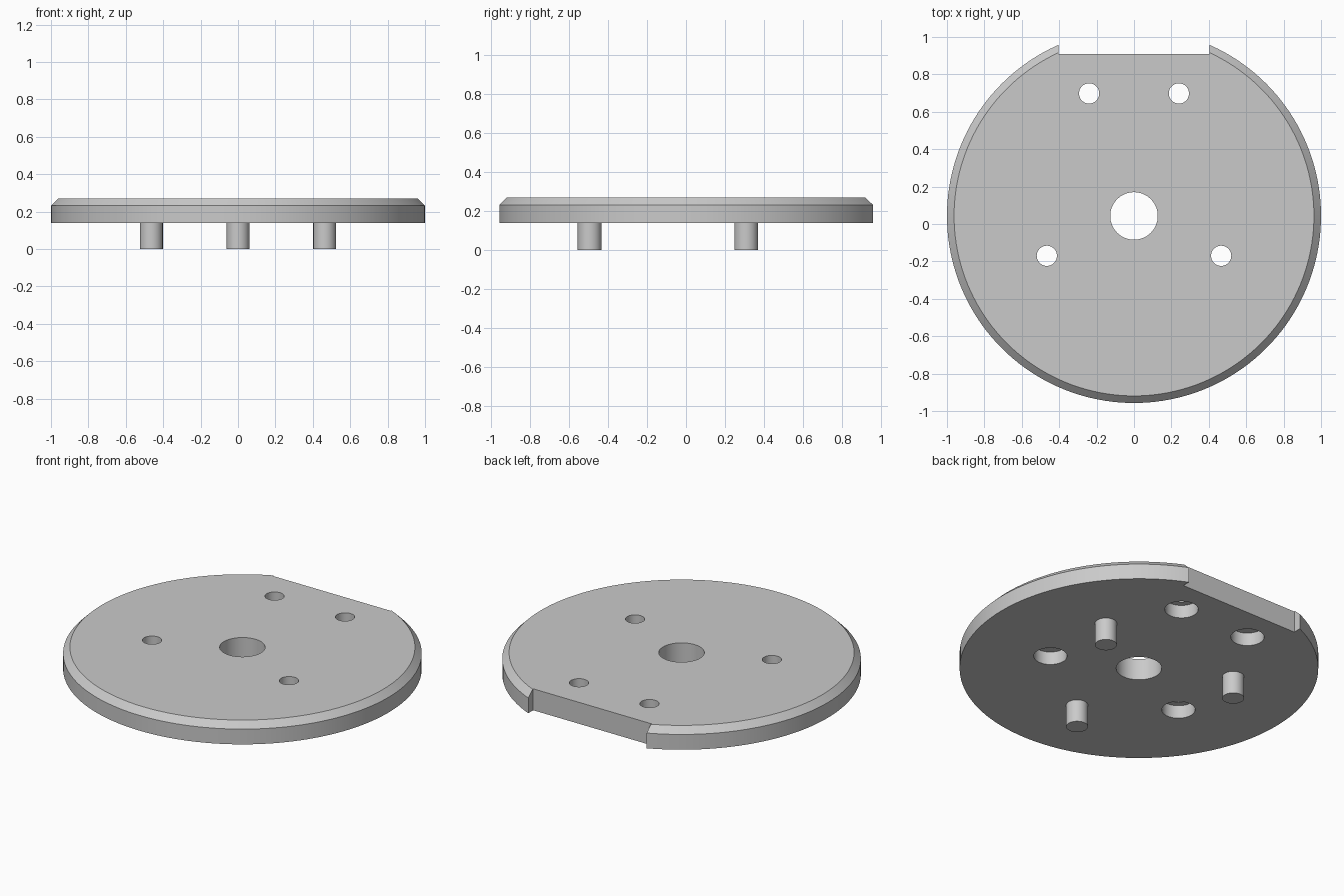
import bpy
import bmesh
import math

cube = bpy.data.objects.get("Cube")
if cube:
    bpy.data.objects.remove(cube, do_unlink=True)

CY = 0.043                              # disc axis offset along y
BASE, SHOULDER, TOP = 0.138, 0.232, 0.27

grey = bpy.data.materials.new("plain grey")
grey.use_nodes = True
colour = (0.59, 0.59, 0.59, 1)
grey.diffuse_color = colour
grey.node_tree.nodes["Principled BSDF"].inputs["Base Color"].default_value = colour


def cylinder(name, x, y, z0, z1, radius, sides=64):
    """Upright cylinder between two heights."""
    bpy.ops.mesh.primitive_cylinder_add(
        vertices=sides, radius=radius, depth=z1 - z0,
        location=(x, y, (z0 + z1) / 2))
    ob = bpy.context.object
    ob.name = name
    ob.data.materials.append(grey)
    return ob


def box(name, x0, x1, y0, y1, z0, z1):
    bpy.ops.mesh.primitive_cube_add(
        size=1, location=((x0 + x1) / 2, (y0 + y1) / 2, (z0 + z1) / 2))
    ob = bpy.context.object
    ob.name = name
    ob.scale = (x1 - x0, y1 - y0, z1 - z0)
    ob.data.materials.append(grey)
    return ob


def cut(target, cutter):
    """Subtract the cutter, then discard it."""
    cutter.hide_render = True
    mod = target.modifiers.new("cut", "BOOLEAN")
    mod.operation = "DIFFERENCE"
    mod.solver = "EXACT"
    mod.object = cutter
    bpy.context.view_layer.objects.active = target
    bpy.ops.object.modifier_apply(modifier=mod.name)
    bpy.data.objects.remove(cutter, do_unlink=True)


def smooth(ob):
    bpy.ops.object.select_all(action="DESELECT")
    ob.select_set(True)
    bpy.context.view_layer.objects.active = ob
    bpy.ops.object.shade_smooth_by_angle(angle=math.radians(30))


# Disc: straight rim with a chamfered top edge
disc = cylinder("disc", 0, CY, BASE, TOP, 1, sides=160)
bm = bmesh.new()
bm.from_mesh(disc.data)
top_edges = [e for e in bm.edges if all(v.co.z > 0 for v in e.verts)]
bmesh.ops.bevel(bm, geom=top_edges, offset=TOP - SHOULDER, segments=1,
                affect="EDGES", offset_type="OFFSET")
bm.to_mesh(disc.data)
bm.free()

# Flat-bottomed notch in the back rim
cut(disc, box("notch_cutter", -0.403, 0.403, 0.91, 1.2, 0, 0.5))

# Central bore
cut(disc, cylinder("bore_cutter", 0, CY, 0, 0.5, 0.127, sides=96))

# Four screw holes, counterbored from below
for side in (-1, 1):
    for x, y in ((0.24, 0.698), (0.466, -0.17)):
        cut(disc, cylinder("hole_cutter", side * x, y, 0, 0.5, 0.054))
        cut(disc, cylinder("counterbore_cutter", side * x, y, 0, BASE + 0.08, 0.093))
smooth(disc)

# Three locating pegs under the disc, evenly spaced around it
PEG_RING = 0.535
for i, name in enumerate(("front_peg", "back_left_peg", "back_right_peg")):
    a = math.radians(-90 + 120 * i)
    peg = cylinder(name, PEG_RING * math.cos(a), 0.041 + PEG_RING * math.sin(a),
                   0, BASE, 0.061)
    smooth(peg)
